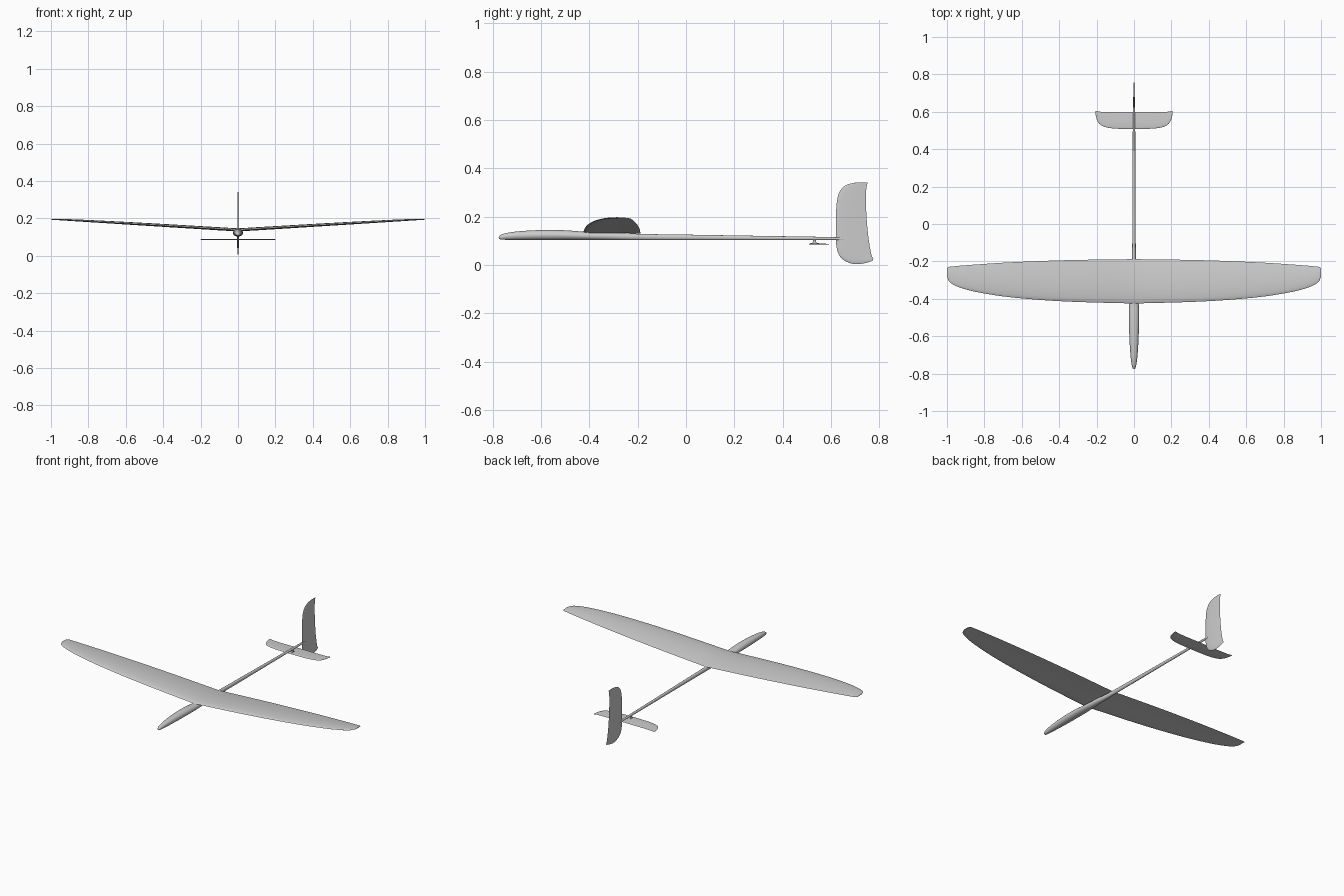
import bpy, bmesh, math
from mathutils import Vector

if "Cube" in bpy.data.objects:
    bpy.data.objects.remove(bpy.data.objects["Cube"])


def refine(rows, n=3):
    """Subdivide a station table with Catmull-Rom interpolation."""
    rows = [Vector(r) for r in rows]
    out = []
    for i in range(len(rows) - 1):
        a, b = rows[max(i - 1, 0)], rows[i]
        c, d = rows[i + 1], rows[min(i + 2, len(rows) - 1)]
        # tangents scaled for uneven spacing along the first column
        h = c[0] - b[0]
        m0 = (c - a) * (h / (c[0] - a[0]))
        m1 = (d - b) * (h / (d[0] - b[0]))
        for k in range(n):
            t = k / n
            out.append(b * (2*t**3 - 3*t**2 + 1) + m0 * (t**3 - 2*t**2 + t)
                       + c * (3*t**2 - 2*t**3) + m1 * (t**3 - t**2))
    return out + [rows[-1]]


def loft(name, rings, angle=50):
    """Skin a list of equal-length closed rings and cap both ends."""
    bm = bmesh.new()
    vr = [[bm.verts.new(p) for p in ring] for ring in rings]
    n = len(vr[0])
    for a, b in zip(vr, vr[1:]):
        for i in range(n):
            j = (i + 1) % n
            bm.faces.new((a[i], a[j], b[j], b[i]))
    bm.faces.new(vr[0])
    bm.faces.new(vr[-1])
    bmesh.ops.recalc_face_normals(bm, faces=bm.faces)
    me = bpy.data.meshes.new(name)
    bm.to_mesh(me)
    bm.free()
    ob = bpy.data.objects.new(name, me)
    bpy.context.collection.objects.link(ob)
    bpy.ops.object.select_all(action='DESELECT')
    ob.select_set(True)
    bpy.context.view_layer.objects.active = ob
    bpy.ops.object.shade_smooth_by_angle(angle=math.radians(angle))
    return ob


def airfoil(le, te, thick, camber=0.0, n=10):
    """Closed (y, height) airfoil outline between leading and trailing edge."""
    c = te - le
    pts = []
    for k in range(2 * n):
        a = math.pi * k / n
        u = (1 + math.cos(a)) / 2
        half = 5 * thick * (0.2969*u**0.5 - 0.126*u - 0.3516*u*u
                            + 0.2843*u**3 - 0.1*u**4)
        half = max(half, 0.012 * thick)
        side = 1 if k <= n else -1
        pts.append((le + c*u, c * (camber * 4*u*(1 - u) + side * half)))
    return pts


def mirrored(rows):
    """Extend half-span stations to both sides of x = 0."""
    return [(-s, a, b) for s, a, b in reversed(rows[1:])] + [tuple(r) for r in rows]


# Fuselage pod and tail boom: y, half width, bottom z, top z
body = refine([
    (-0.775, 0.001, 0.112, 0.114), (-0.771, 0.007, 0.107, 0.122),
    (-0.755, 0.012, 0.105, 0.130), (-0.70, 0.019, 0.104, 0.139),
    (-0.60, 0.025, 0.103, 0.145), (-0.50, 0.027, 0.103, 0.144),
    (-0.42, 0.025, 0.103, 0.138), (-0.30, 0.017, 0.103, 0.134),
    (-0.19, 0.0105, 0.103, 0.129), (0.0, 0.009, 0.103, 0.126),
    (0.30, 0.0075, 0.103, 0.121), (0.60, 0.006, 0.1035, 0.116),
    (0.65, 0.0045, 0.104, 0.113), (0.685, 0.001, 0.106, 0.108)])
loft("fuselage", [[(w * math.cos(a), y, (lo + hi) / 2 + (hi - lo) / 2 * math.sin(a))
                   for a in (2 * math.pi * i / 24 for i in range(24))]
                  for y, w, lo, hi in body])

# Main wing with dihedral: x, leading edge y, trailing edge y
wing = refine([
    (0.0, -0.425, -0.188), (0.3, -0.417, -0.192), (0.5, -0.406, -0.198),
    (0.7, -0.387, -0.207), (0.85, -0.362, -0.217), (0.93, -0.340, -0.223),
    (0.97, -0.322, -0.227), (0.99, -0.305, -0.229), (1.0, -0.282, -0.235)])
loft("wing", [[(x, y, 0.134 + 0.062 * abs(x) + h - 0.03 * (y + 0.33))
               for y, h in airfoil(le, te, 0.06, 0.025)]
              for x, le, te in mirrored(wing)])

# Horizontal tail
stab = refine([
    (0.0, 0.508, 0.598), (0.08, 0.509, 0.598), (0.13, 0.513, 0.598),
    (0.165, 0.522, 0.599), (0.187, 0.537, 0.601), (0.20, 0.562, 0.604),
    (0.206, 0.588, 0.606)])
loft("tailplane", [[(x, y, 0.087 + h) for y, h in airfoil(le, te, 0.06)]
                   for x, le, te in mirrored(stab)])

# Vertical fin: z, leading edge y, trailing edge y
fin = refine([
    (0.004, 0.695, 0.717), (0.009, 0.677, 0.745), (0.019, 0.655, 0.774),
    (0.04, 0.634, 0.768), (0.08, 0.622, 0.760), (0.13, 0.620, 0.753),
    (0.20, 0.621, 0.747), (0.25, 0.623, 0.745), (0.29, 0.630, 0.745),
    (0.315, 0.643, 0.746), (0.332, 0.665, 0.749), (0.340, 0.692, 0.751),
    (0.342, 0.710, 0.751)])
loft("fin", [[(h, y, z) for y, h in airfoil(le, te, 0.06)] for z, le, te in fin])

# Small pylon carrying the tailplane under the boom
loft("tailplane_pylon", [[(0.0035 * math.cos(a), 0.532 + r * math.sin(a), z)
                          for a in (2 * math.pi * i / 12 for i in range(12))]
                         for z, r in ((0.086, 0.02), (0.091, 0.017),
                                      (0.093, 0.007), (0.107, 0.006))])
